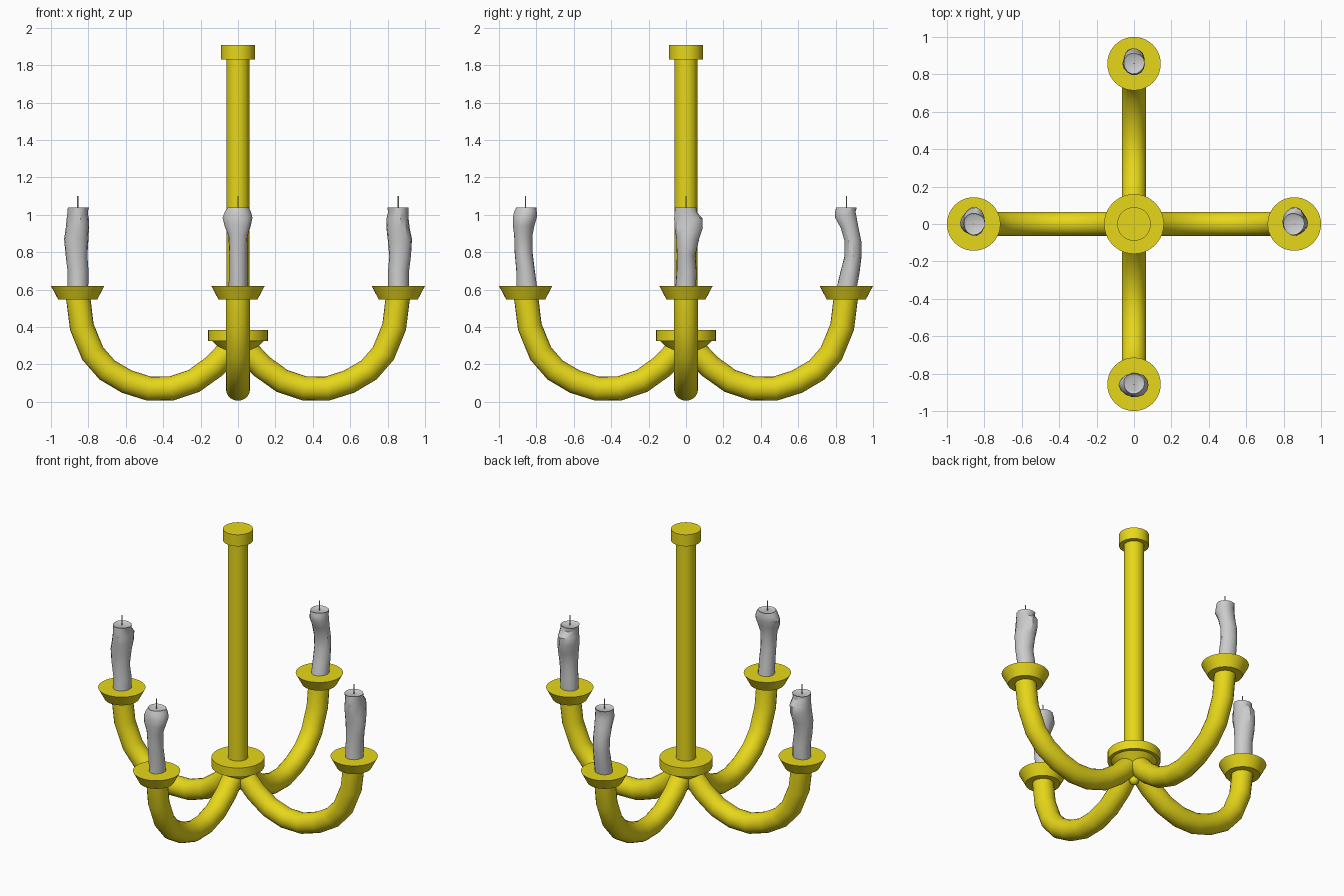
import bpy, bmesh
from math import sin, cos, pi, radians
from mathutils import Vector, Matrix

if "Cube" in bpy.data.objects:
    bpy.data.objects.remove(bpy.data.objects["Cube"])

gold = bpy.data.materials.new("gold")
gold.diffuse_color = (0.8, 0.68, 0.01, 1)
gold.use_nodes = True
gold.node_tree.nodes["Principled BSDF"].inputs["Base Color"].default_value = gold.diffuse_color


def ring_mesh(name, rings, mat=None, angle=35):
    """Skin a list of vertex rings into a closed, capped solid."""
    bm = bmesh.new()
    loops = [[bm.verts.new(p) for p in r] for r in rings]
    n = len(loops[0])
    for a, b in zip(loops, loops[1:]):
        for i in range(n):
            j = (i + 1) % n
            bm.faces.new((a[i], a[j], b[j], b[i]))
    bm.faces.new(loops[0][::-1])
    bm.faces.new(loops[-1])
    bmesh.ops.recalc_face_normals(bm, faces=bm.faces)
    me = bpy.data.meshes.new(name)
    bm.to_mesh(me)
    bm.free()
    for p in me.polygons:
        p.use_smooth = True
    me.set_sharp_from_angle(angle=radians(angle))
    if mat:
        me.materials.append(mat)
    ob = bpy.data.objects.new(name, me)
    bpy.context.collection.objects.link(ob)
    return ob


def ellipse(z, dx, dy, rx, ry, n):
    return [Vector((dx + rx * cos(2 * pi * i / n), dy + ry * sin(2 * pi * i / n), z))
            for i in range(n)]


def lathe(name, profile, mat=gold, n=40, at=(0, 0)):
    return ring_mesh(name, [ellipse(z, *at, r, r, n) for r, z in profile], mat)


# Central stem, ceiling cap, hub and finial
lathe("stem", [(0.061, 0.36), (0.061, 1.85)])
lathe("ceiling_cap", [(0.09, 1.83), (0.09, 1.907)])
lathe("hub", [(0.16, 0.325), (0.16, 0.385)])
lathe("hub_cone", [(0.02, 0.205), (0.14, 0.327)])
lathe("finial", [(0.03 * sin(pi * (i + 0.2) / 8.4), 0.195 - 0.03 * cos(pi * (i + 0.2) / 8.4))
                 for i in range(9)], n=16)

# Arms: a round tube swept along a J-shaped path in the xz plane
PATH = [Vector((x, 0, z)) for x, z in (
    (0.0, 0.315), (0.04, 0.28), (0.13, 0.187), (0.235, 0.112), (0.355, 0.072),
    (0.475, 0.07), (0.595, 0.108), (0.70, 0.17), (0.777, 0.258), (0.835, 0.40), (0.855, 0.56))]


def arm(name, turn):
    rings = []
    for k, p in enumerate(PATH):
        t = (PATH[min(k + 1, len(PATH) - 1)] - PATH[max(k - 1, 0)]).normalized()
        side = Vector((-t.z, 0, t.x))
        rings.append([turn @ (p + 0.065 * (cos(a) * side + sin(a) * Vector((0, 1, 0))))
                      for a in (2 * pi * i / 20 for i in range(20))])
    ring_mesh(name, rings, gold, 40)


# Candle shapes: z, centre offset x, y, radius x, y
SIDE = [(0.61, 0, 0, 0.056, 0.056), (0.70, 0, 0.004, 0.056, 0.054), (0.78, 0.008, 0, 0.058, 0.05),
        (0.87, 0.008, 0.008, 0.065, 0.062), (0.93, 0, 0.013, 0.062, 0.076),
        (0.98, -0.002, 0.013, 0.059, 0.076), (1.015, 0, 0, 0.054, 0.06), (1.04, -0.003, 0, 0.057, 0.058)]
FRONT = [(0.61, 0, 0.008, 0.05, 0.056), (0.70, 0, 0, 0.05, 0.05), (0.80, 0, -0.012, 0.048, 0.048),
         (0.89, 0, -0.014, 0.052, 0.05), (0.94, 0, -0.012, 0.07, 0.058),
         (0.985, 0, -0.004, 0.08, 0.064), (1.015, 0, 0, 0.07, 0.062), (1.04, 0, 0.004, 0.056, 0.054)]
BACK = [(0.61, 0, 0.004, 0.055, 0.055), (0.69, 0, 0.02, 0.054, 0.052), (0.78, 0, 0.036, 0.053, 0.046),
        (0.86, 0, 0.034, 0.054, 0.046), (0.93, 0, 0.017, 0.056, 0.048),
        (0.985, 0, -0.002, 0.06, 0.058), (1.015, 0, -0.004, 0.058, 0.056), (1.04, 0, 0.002, 0.056, 0.056)]


def candle(name, shape, at, flip):
    rings = []
    for k, (z, dx, dy, rx, ry) in enumerate(shape):
        ring = ellipse(z, at[0] + flip * dx, at[1] + dy, rx, ry, 14)
        c = Vector((at[0] + flip * dx, at[1] + dy, z))
        # slight waxy lumps
        rings.append([c + (p - c) * (1 + 0.035 * sin(3 * i * 2 * pi / 14 + k)) for i, p in enumerate(ring)])
    c = Vector((*at, 1.032))
    rings.append([c + (p - c) * 0.78 for p in rings[-1]])
    rings[-1] = [Vector((p.x, p.y, 1.033)) for p in rings[-1]]
    ring_mesh(name, rings, None, 32)


# Four arms, each with its cup, candle and wick
D = 0.857
for i, (side, shape, flip) in enumerate((("right", SIDE, 1), ("back", BACK, 1),
                                         ("left", SIDE, -1), ("front", FRONT, 1))):
    turn = Matrix.Rotation(i * pi / 2, 3, 'Z')
    at = (turn @ Vector((D, 0, 0))).to_2d()[:]
    arm(side + "_arm", turn)
    lathe(side + "_cup", [(0.105, 0.548), (0.143, 0.62)], at=at)
    candle(side + "_candle", shape, at, flip)
    lathe(side + "_wick", [(0.003, 1.02), (0.003, 1.10)], None, 6, at)
